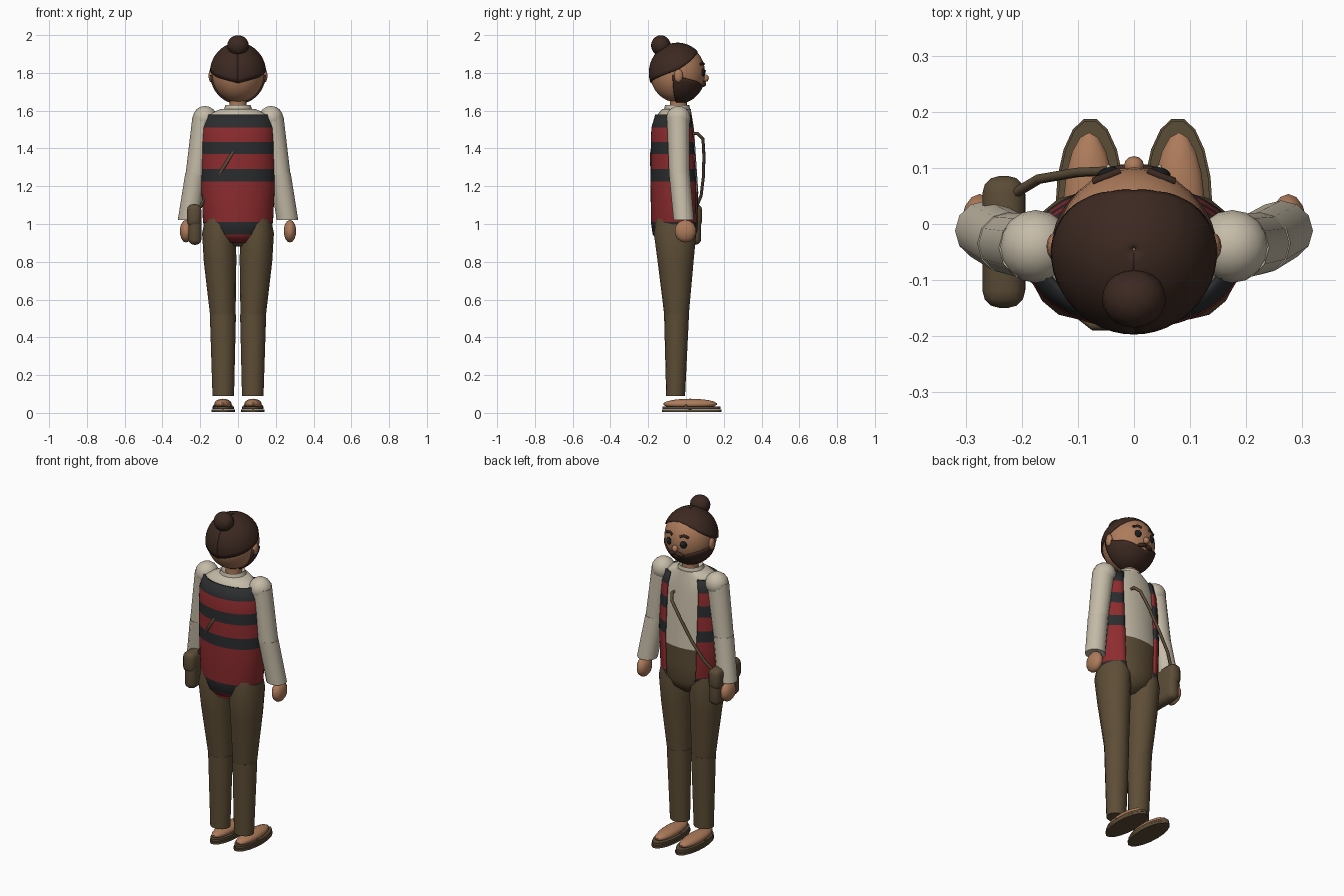
import bpy, bmesh, math
from mathutils import Vector, Matrix

cube = bpy.data.objects.get("Cube")
if cube:
    bpy.data.objects.remove(cube, do_unlink=True)


def material(name, r, g, b):
    m = bpy.data.materials.new(name)
    m.use_nodes = True
    m.diffuse_color = (r, g, b, 1)
    m.node_tree.nodes["Principled BSDF"].inputs["Base Color"].default_value = (r, g, b, 1)
    return m


skin = material("warm skin", .42, .20, .105)
hair = material("dark brown hair", .045, .022, .015)
cream = material("cream cloth", .56, .50, .39)
red = material("deep red knit", .27, .025, .028)
charcoal = material("charcoal knit", .023, .025, .027)
olive = material("olive brown trousers", .11, .075, .037)
leather = material("brown leather", .105, .072, .038)
black = material("eye black", .01, .011, .013)


def finish(name, bm, mats, angle=50):
    mesh = bpy.data.meshes.new(name)
    bm.to_mesh(mesh)
    bm.free()
    for m in mats:
        mesh.materials.append(m)
    ob = bpy.data.objects.new(name, mesh)
    bpy.context.collection.objects.link(ob)
    bpy.ops.object.select_all(action='DESELECT')
    ob.select_set(True)
    bpy.context.view_layer.objects.active = ob
    bpy.ops.object.shade_smooth_by_angle(angle=math.radians(angle))
    return ob


def ellipsoid(name, centre, radii, mat, segs=20, rot=None):
    bm = bmesh.new()
    bmesh.ops.create_uvsphere(bm, u_segments=segs, v_segments=segs // 2, radius=1)
    turn = rot or Matrix.Identity(4)
    bm.transform(Matrix.Translation(centre) @ turn @ Matrix.Diagonal((*radii, 1)))
    return finish(name, bm, [mat])


def loft(name, rings, mat, n=16):
    """Capped tube through rings of (x, y, z, rx, ry)."""
    bm = bmesh.new()
    loops = []
    for x, y, z, rx, ry in rings:
        loops.append([bm.verts.new((x + rx * math.cos(t * math.tau / n),
                                    y + ry * math.sin(t * math.tau / n), z)) for t in range(n)])
    for a, b in zip(loops, loops[1:]):
        for i in range(n):
            j = (i + 1) % n
            bm.faces.new((a[i], a[j], b[j], b[i]))
    bm.faces.new(loops[0][::-1])
    bm.faces.new(loops[-1])
    return finish(name, bm, [mat])


def interp(table, t):
    """Linear lookup in rows of (key, values...)."""
    for a, b in zip(table, table[1:]):
        if t <= b[0]:
            k = max(0, (t - a[0]) / (b[0] - a[0]))
            return [p + (q - p) * k for p, q in zip(a[1:], b[1:])]
    return list(table[-1][1:])


def sheet(name, point, cols, rows, mats, thickness, rule=None):
    """Thin curved sheet from point(column, row), thickened inwards."""
    bm = bmesh.new()
    g = [[bm.verts.new(point(c, r)) for c in range(cols + 1)] for r in range(rows + 1)]
    for r in range(rows):
        for c in range(cols):
            f = bm.faces.new((g[r][c], g[r][c + 1], g[r + 1][c + 1], g[r + 1][c]))
            f.material_index = rule(r) if rule else 0
    bm.normal_update()
    middle = sum((v.co for v in bm.verts), Vector()) / len(bm.verts)
    if sum(f.normal.dot(f.calc_center_median() - middle) for f in bm.faces) < 0:
        bmesh.ops.reverse_faces(bm, faces=bm.faces[:])
    ob = finish(name, bm, mats)
    mod = ob.modifiers.new("Thickness", 'SOLIDIFY')
    mod.thickness, mod.offset = thickness, -1
    return ob


def tube(name, pts, radius, mat):
    cu = bpy.data.curves.new(name, 'CURVE')
    cu.dimensions, cu.bevel_depth, cu.bevel_resolution = '3D', radius, 1
    cu.use_fill_caps = True
    sp = cu.splines.new('POLY')
    sp.points.add(len(pts) - 1)
    for p, co in zip(sp.points, pts):
        p.co = (*co, 1)
    cu.materials.append(mat)
    ob = bpy.data.objects.new(name, cu)
    bpy.context.collection.objects.link(ob)
    return ob


# Torso: height, centre y, half width, half depth
TORSO = [(.88, -.055, .04, .05), (.92, -.055, .12, .10), (.97, -.055, .17, .117),
         (1.17, -.055, .183, .12), (1.50, -.065, .18, .108), (1.58, -.06, .155, .09)]


def torso_ring(z, grow=0.0):
    cy, rx, ry = interp(TORSO, z)
    return (0, cy, z, rx + grow, ry + grow)


loft("trouser_hips", [torso_ring(z) for z in (.88, .90, .92, .97, 1.07, 1.17)], olive, 24)
loft("shirt_body", [torso_ring(z) for z in (1.17, 1.3, 1.5, 1.58)] +
     [(0, -.05, 1.61, .09, .075)], cream, 24)
loft("shirt_collar", [(0, -.047, 1.58, .085, .075), (0, -.047, 1.63, .066, .064),
                      (0, -.047, 1.615, .05, .05)], cream, 20)
loft("neck", [(0, -.04, 1.58, .045, .045), (0, -.04, 1.70, .045, .045)], skin)

# Striped open vest
BANDS = [.90, .945, 1.01, 1.225, 1.29, 1.37, 1.435, 1.51, 1.58]


def vest_point(c, r):
    a = math.radians(33 + (360 - 66) * c / 36)
    _, cy, z, rx, ry = torso_ring(BANDS[r], .013)
    return (rx * math.sin(a), cy + ry * math.cos(a), z)


sheet("striped_vest", vest_point, 36, 8, [red, charcoal], .012, lambda r: r % 2)

# Arms, hands, legs and feet
for s, side in ((1, "left"), (-1, "right")):
    ellipsoid(side + "_shoulder", (s * .175, -.04, 1.56), (.065, .065, .065), cream, 16)
    loft(side + "_upper_sleeve", [(s * .178, -.042, 1.57, .063, .06),
                                  (s * .222, -.035, 1.26, .056, .055)], cream, 12)
    loft(side + "_lower_sleeve", [(s * .222, -.035, 1.27, .057, .056),
                                  (s * .262, -.012, 1.02, .057, .054)], cream, 12)
    ellipsoid(side + "_hand", (s * .275, -.003, .962), (.034, .058, .06), skin, 14)
    loft(side + "_thigh", [(s * .08, -.05, .51, .067, .064), (s * .095, -.055, .8, .086, .095),
                           (s * .1, -.058, .95, .09, .112), (s * .1, -.058, 1.03, .075, .1)], olive)
    loft(side + "_trouser_leg", [(s * .078, -.055, .09, .057, .05),
                                 (s * .08, -.05, .52, .069, .066)], olive)
    ellipsoid(side + "_foot", (s * .08, .022, .047), (.047, .143, .028), skin, 18)
    for i, (z, grow) in enumerate(((.005, 0), (.021, -.004))):
        loft(f"{side}_sandal_layer_{i + 1}", [(s * .078, .03, z, .062 + grow, .16 + grow),
                                              (s * .078, .03, z + .013, .062 + grow, .16 + grow)],
             leather, 18)
    for e in (1, -1):
        ellipsoid(side + "_sandal_stud", (s * .08 + e * .046, .0, .036), (.006, .008, .008), leather, 8)

# Head
HEAD = Vector((0, -.045, 1.80))
ellipsoid("head", HEAD, (.14, .146, .157), skin, 32)


def on_head(azimuth, polar, radii):
    a, p = math.radians(azimuth), math.radians(polar)
    return HEAD + Vector((radii[0] * math.sin(p) * math.sin(a),
                          radii[1] * math.sin(p) * math.cos(a), radii[2] * math.cos(p)))


HAIRLINE = [(0, 44), (22, 47), (45, 57), (68, 71), (90, 84), (135, 99), (180, 110)]
BEARD_TOP = [(0, 119), (15, 115), (40, 107), (70, 101), (100, 94)]


def hair_point(c, r):
    a = -180 + c * 7.5
    return on_head(a, 1 + (interp(HAIRLINE, abs(a))[0] - 1) * r / 12, (.149, .152, .16))


def beard_point(c, r):
    a = -100 + c * 200 / 28
    top = interp(BEARD_TOP, abs(a))[0]
    return on_head(a, top + (172 - top) * r / 10, (.149, .15, .165))


sheet("hair_cap", hair_point, 48, 12, [hair], .014)
sheet("beard", beard_point, 28, 10, [hair], .014)
ellipsoid("hair_bun", (0, -.133, 1.945), (.057, .052, .054), hair, 20)
ellipsoid("nose", (0, .103, 1.772), (.018, .018, .02), skin, 12)

# Face details and ears
for s, side in ((1, "left"), (-1, "right")):
    ellipsoid(side + "_ear", (s * .142, -.04, 1.785), (.014, .024, .036), skin, 12)
    eye = on_head(s * 20, 89, (.14, .146, .157))
    ellipsoid(side + "_eye", eye, (.019, .009, .022), black, 14,
              Matrix.Rotation(math.radians(-s * 20), 4, 'Z'))
    glint = on_head(s * 18, 86, (.148, .155, .16))
    ellipsoid(side + "_eye_glint", glint, (.004, .004, .004), cream, 8)
    tube(side + "_eyebrow", [on_head(s * a, p, (.142, .148, .158))
                             for a, p in ((11, 73), (20, 70), (32, 74))], .007, hair)
    ellipsoid(side + "_moustache", on_head(s * 9, 112, (.145, .152, .16)), (.03, .012, .012), hair, 12,
              Matrix.Rotation(math.radians(-s * 9), 4, 'Z') @ Matrix.Rotation(math.radians(s * 15), 4, 'Y'))


# Shoulder bag with flap and strap
def rounded_box(name, centre, size, bevel):
    bm = bmesh.new()
    bmesh.ops.create_cube(bm, size=1)
    bm.transform(Matrix.Translation(centre) @ Matrix.Diagonal((*size, 1)))
    bmesh.ops.bevel(bm, geom=bm.edges[:], offset=bevel, segments=3, profile=.5, affect='EDGES')
    return finish(name, bm, [leather])


rounded_box("bag_body", (-.228, -.032, .99), (.07, .225, .20), .03)
rounded_box("bag_flap", (-.232, -.032, 1.045), (.076, .235, .12), .03)
tube("bag_strap", [(-.22, .05, 1.08), (-.17, .08, 1.15), (-.10, .092, 1.25), (-.03, .095, 1.36),
                   (.03, .09, 1.45), (.05, .06, 1.48), (.05, -.1, 1.48), (-.03, -.182, 1.375),
                   (-.07, -.182, 1.31), (-.13, -.135, 1.21), (-.20, -.08, 1.09)], .009, leather)
